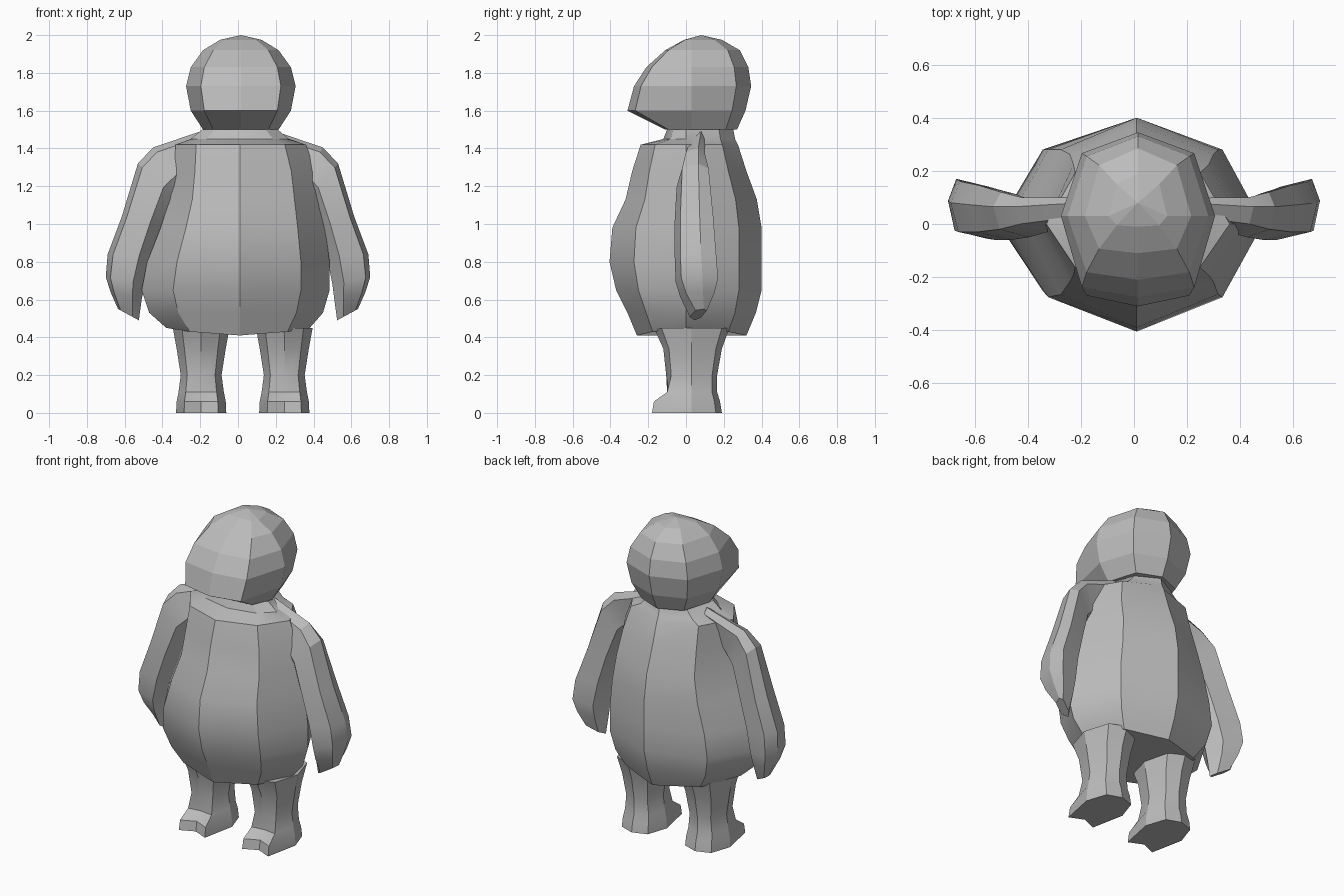
import bpy, bmesh

cube = bpy.data.objects.get("Cube")
if cube:
    bpy.data.objects.remove(cube, do_unlink=True)

grey = bpy.data.materials.new("soft_grey")
grey.use_nodes = True
grey.diffuse_color = (0.5, 0.5, 0.5, 1)
grey.node_tree.nodes["Principled BSDF"].inputs["Base Color"].default_value = (0.5, 0.5, 0.5, 1)


def loft(name, rings, apex=None, smooth=0):
    """Skin a stack of rings, closing the ends with a cap or an apex."""
    bm = bmesh.new()
    loops = [[bm.verts.new(p) for p in ring] for ring in rings]
    n = len(loops[0])
    for low, high in zip(loops, loops[1:]):
        for i in range(n):
            j = (i + 1) % n
            bm.faces.new((low[i], low[j], high[j], high[i]))
    bm.faces.new(loops[0][::-1])
    if apex:
        tip = bm.verts.new(apex)
        for i in range(n):
            bm.faces.new((loops[-1][i], loops[-1][(i + 1) % n], tip))
    else:
        bm.faces.new(loops[-1])
    bmesh.ops.recalc_face_normals(bm, faces=bm.faces)
    mesh = bpy.data.meshes.new(name)
    bm.to_mesh(mesh)
    bm.free()
    mesh.materials.append(grey)
    obj = bpy.data.objects.new(name, mesh)
    bpy.context.collection.objects.link(obj)
    if smooth:
        bpy.ops.object.select_all(action='DESELECT')
        obj.select_set(True)
        bpy.context.view_layer.objects.active = obj
        bpy.ops.object.shade_smooth_by_angle(angle=smooth)
    return obj


def octagon(z, left, right, front, back, cx=0.01, side_y=0.0,
            dx=0.68, df=0.68, db=0.7, lift=0.0, notch=0.0):
    """Eight-point ring with a ridge at front and back; lift raises the sides."""
    yf, yb = side_y + (front - side_y) * df, side_y + (back - side_y) * db
    xl, xr = cx + (left - cx) * dx, cx + (right - cx) * dx
    return [(cx, front + notch, z), (xr, yf, z + lift * 0.5), (right, side_y, z + lift),
            (xr, yb, z + lift * 0.5), (cx, back, z), (xl, yb, z + lift * 0.5),
            (left, side_y, z + lift), (xl, yf, z + lift * 0.5)]


# Pear-shaped torso, rising into the neck
torso = [
    (0.41, -0.38, 0.38, -0.26, 0.32), (0.53, -0.47, 0.45, -0.31, 0.37),
    (0.65, -0.51, 0.485, -0.37, 0.40), (0.80, -0.48, 0.485, -0.405, 0.40),
    (0.98, -0.41, 0.46, -0.39, 0.40), (1.13, -0.36, 0.435, -0.32, 0.375),
    (1.28, -0.34, 0.41, -0.285, 0.32), (1.42, -0.33, 0.36, -0.24, 0.275),
    (1.45, -0.25, 0.27, -0.12, 0.26), (1.50, -0.19, 0.21, -0.10, 0.25)]
loft("torso", [octagon(*r, lift=0.04 if i == 0 else 0) for i, r in enumerate(torso)],
     smooth=0.45)

# Faceted head with a jutting face
head = [
    (1.50, 0.20, -0.11, 0.27), (1.60, 0.265, -0.31, 0.315), (1.73, 0.29, -0.275, 0.345),
    (1.83, 0.265, -0.21, 0.33), (1.92, 0.20, -0.11, 0.285), (1.975, 0.11, -0.01, 0.19)]
loft("head", [octagon(z, 0.015 - w, 0.015 + w, f, b, cx=0.015, side_y=0.03,
                      dx=0.73, df=0.88, db=0.75) for z, w, f, b in head],
     apex=(0.015, 0.08, 2.0))


def arm_ring(side, xi, zi, xo, zo, yf, yb):
    """Six-point slanted ring from the inner edge to the outer edge."""
    if side < 0:
        xi -= 0.08 * max(0, zi - 0.6)

    def at(t, y):
        return (side * (xi + (xo - xi) * t), y, zi + (zo - zi) * t)
    mid = (yf + yb) / 2
    return [at(0, mid - 0.02), at(0.3, yf), at(0.88, yf + 0.03),
            at(1, mid + 0.03), at(0.85, yb), at(0.25, yb - 0.03)]


# Drooping mitten arms
arm = [
    (0.22, 1.25, 0.20, 1.49, 0.00, 0.10), (0.32, 1.20, 0.45, 1.405, -0.03, 0.10),
    (0.38, 1.14, 0.53, 1.32, -0.05, 0.12), (0.43, 1.00, 0.615, 1.04, -0.06, 0.145),
    (0.47, 0.83, 0.69, 0.84, -0.06, 0.16), (0.50, 0.68, 0.70, 0.72, -0.055, 0.17),
    (0.51, 0.60, 0.675, 0.64, -0.03, 0.15), (0.525, 0.49, 0.635, 0.55, 0.02, 0.11)]
for side, name in ((1, "left_arm"), (-1, "right_arm")):
    loft(name, [arm_ring(side, *r) for r in arm], smooth=0.45)

# Stubby legs, with feet split into two toes
leg = [
    (0.00, 0.133, -0.18, 0.19, 0.04), (0.06, 0.13, -0.17, 0.18, 0.04),
    (0.11, 0.12, -0.10, 0.165, 0.01), (0.20, 0.108, -0.105, 0.165, 0),
    (0.34, 0.13, -0.12, 0.19, 0), (0.45, 0.15, -0.17, 0.23, 0)]
for cx, name in ((0.245, "left_leg"), (-0.195, "right_leg")):
    loft(name, [octagon(z, cx - w, cx + w, f, b, cx=cx, side_y=0.03, dx=0.68,
                        df=1.0 if n else 0.8, db=0.8, notch=n)
                for z, w, f, b, n in leg], smooth=0.45)
